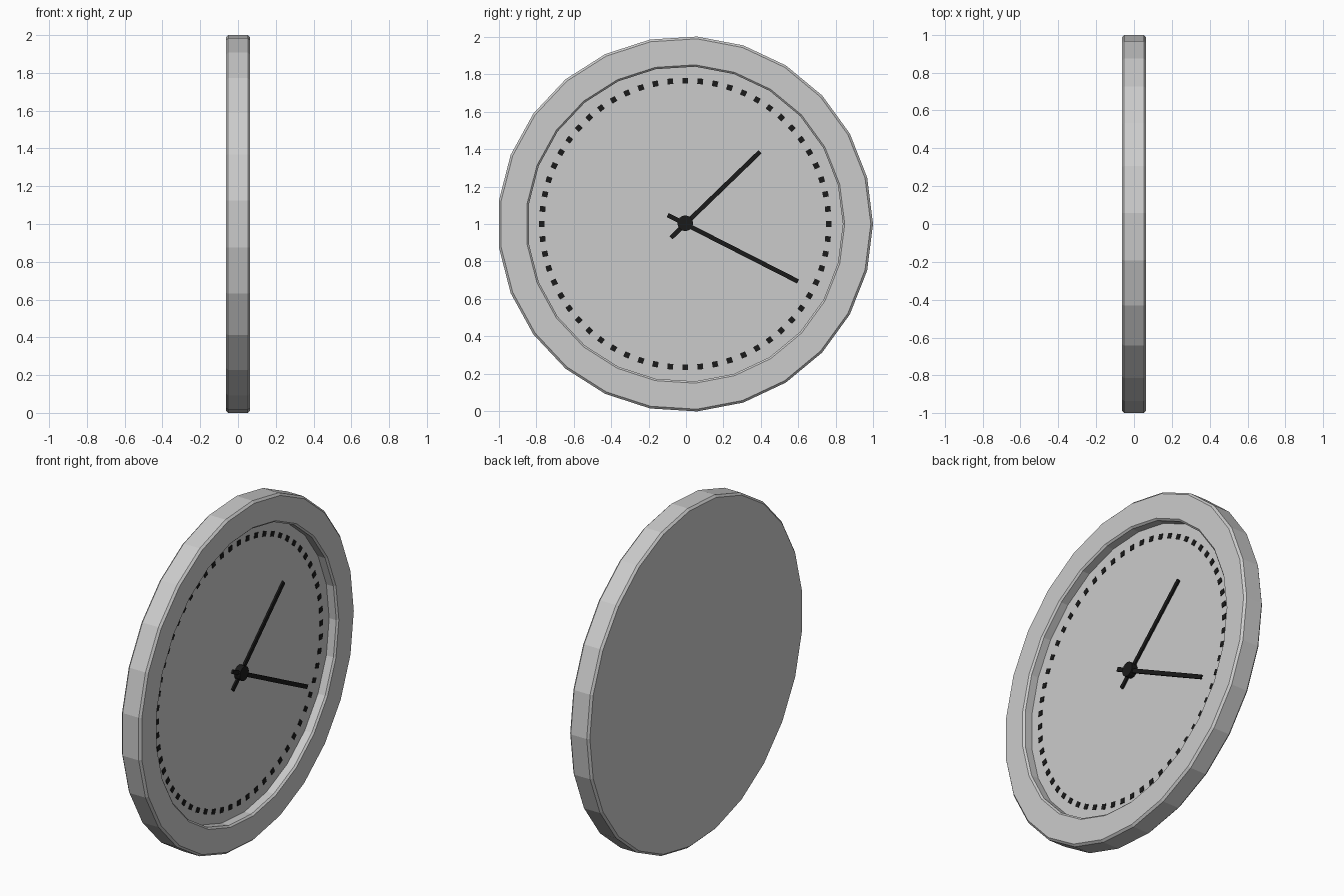
import bpy, bmesh, math
from mathutils import Matrix, Vector

if "Cube" in bpy.data.objects:
    bpy.data.objects.remove(bpy.data.objects["Cube"])

CENTRE = Vector((0, -0.004, 1.0))
SIDES = 25
FACE_X = 0.008

black = bpy.data.materials.new("black")
black.diffuse_color = (0.01, 0.01, 0.01, 1)
black.use_nodes = True
black.node_tree.nodes["Principled BSDF"].inputs["Base Color"].default_value = black.diffuse_color


def add_object(name, bm, mat=None):
    bmesh.ops.recalc_face_normals(bm, faces=bm.faces)
    me = bpy.data.meshes.new(name)
    bm.to_mesh(me)
    bm.free()
    if mat:
        me.materials.append(mat)
    ob = bpy.data.objects.new(name, me)
    bpy.context.collection.objects.link(ob)
    return ob


def add_box(bm, angle, r0, r1, width, x0, x1):
    """Box lying on the dial along a radius, between r0 and r1."""
    size = Matrix.Diagonal((x1 - x0, r1 - r0, width, 1))
    place = Matrix.Translation(((x0 + x1) / 2, (r0 + r1) / 2, 0))
    m = Matrix.Translation(CENTRE) @ Matrix.Rotation(angle, 4, 'X') @ place @ size
    bmesh.ops.create_cube(bm, size=1, matrix=m)


# Case: chamfered rim, recessed dial and flat back from one turned profile
profile = [(-0.064, 0.99), (-0.052, 1.002), (0.052, 1.002), (0.064, 0.99),
           (0.064, 0.851), (0.054, 0.841), (FACE_X, 0.841)]
bm = bmesh.new()
rings = []
for x, r in profile:
    rings.append([bm.verts.new(CENTRE + Vector((x, r * math.cos(a), r * math.sin(a))))
                  for a in (math.tau * i / SIDES for i in range(SIDES))])
for a, b in zip(rings, rings[1:]):
    for i in range(SIDES):
        j = (i + 1) % SIDES
        bm.faces.new((a[i], a[j], b[j], b[i]))
bm.faces.new(rings[0])
bm.faces.new(rings[-1])
add_object("clock_case", bm)

# Minute marks
bm = bmesh.new()
for i in range(60):
    add_box(bm, math.tau * i / 60, 0.75, 0.78, 0.03, FACE_X - 0.005, FACE_X + 0.004)
add_object("minute_marks", bm, black)

# Hands, with short tails past the pivot
for name, angle, length, x0 in (("hour_hand", 44, 0.555, 0.016),
                                ("minute_hand", -27, 0.675, 0.026)):
    bm = bmesh.new()
    add_box(bm, math.radians(angle), -0.105, length, 0.024, x0, x0 + 0.01)
    add_object(name, bm, black)

# Hub
bm = bmesh.new()
hub_m = (Matrix.Translation(CENTRE + Vector((0.025, 0, 0.004)))
         @ Matrix.Rotation(math.pi / 2, 4, 'Y'))
bmesh.ops.create_cone(bm, cap_ends=True, segments=16, radius1=0.042, radius2=0.042,
                      depth=0.038, matrix=hub_m)
add_object("hub", bm, black)
